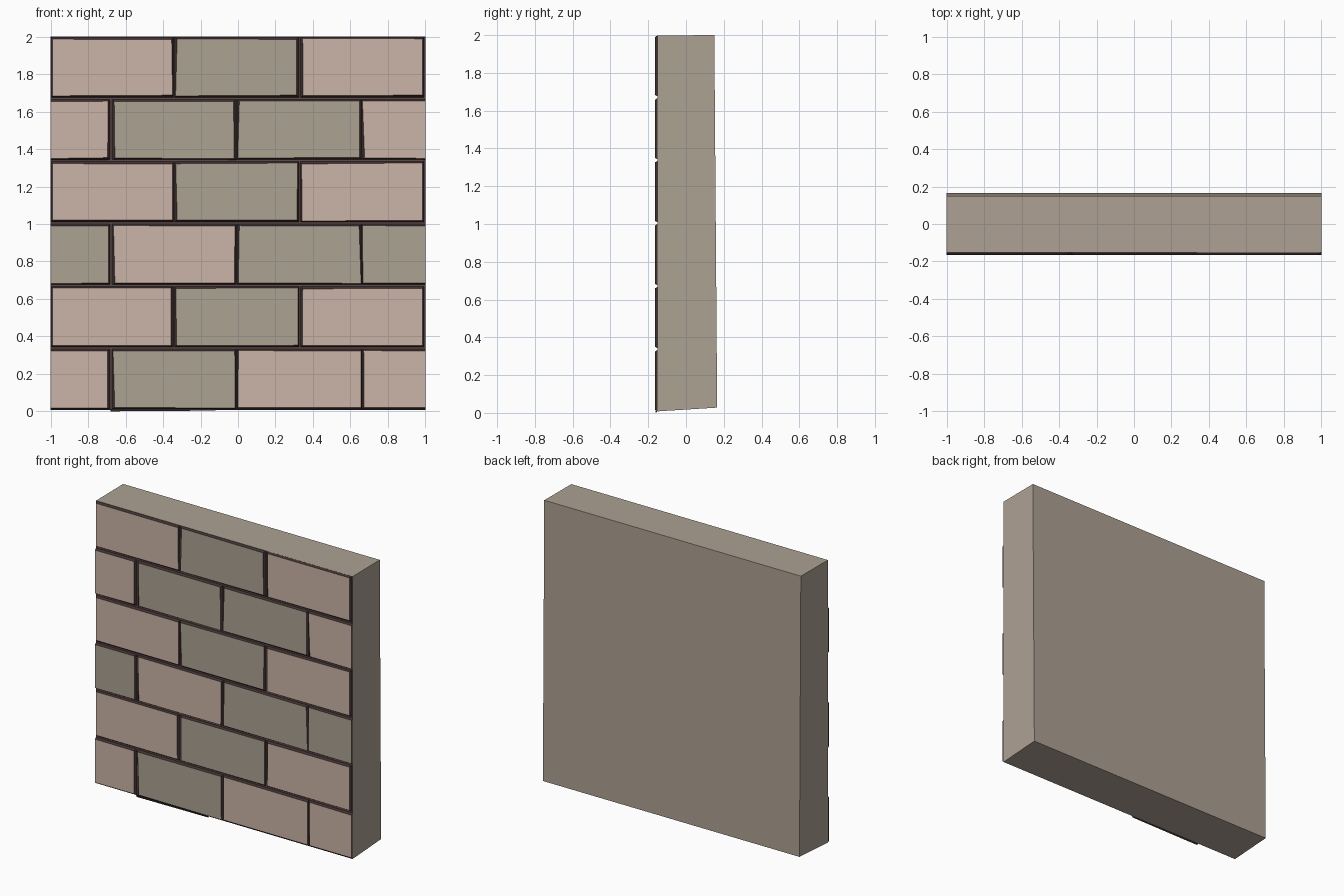
import bpy, random

if "Cube" in bpy.data.objects:
    bpy.data.objects.remove(bpy.data.objects["Cube"])

random.seed(4)


def material(name, rgb):
    m = bpy.data.materials.new(name)
    m.diffuse_color = (*rgb, 1)
    m.use_nodes = True
    m.node_tree.nodes["Principled BSDF"].inputs["Base Color"].default_value = m.diffuse_color
    return m


PINK = material("pink_stone", (0.60, 0.455, 0.385))
GREY = material("grey_stone", (0.42, 0.36, 0.295))
EDGE = material("dark_edge", (0.05, 0.03, 0.03))
MORTAR = material("mortar", (0.12, 0.07, 0.065))


def mesh_object(name, verts, faces, mats, indices):
    me = bpy.data.meshes.new(name)
    me.from_pydata(verts, [], faces)
    for m in mats:
        me.materials.append(m)
    for p, i in zip(me.polygons, indices):
        p.material_index = i
    ob = bpy.data.objects.new(name, me)
    bpy.context.collection.objects.link(ob)
    return ob


# Wall slab: slightly tapered towards the top, bottom tilted up at the back
FRONT, FACE = -0.152, -0.165
profile = [(FRONT, 0.008), (0.165, 0.028), (0.15, 2.0), (FRONT, 1.998)]
verts = [(x, y, z) for x in (-1, 1) for y, z in profile]
faces = [(3, 2, 1, 0), (4, 5, 6, 7), (0, 1, 5, 4), (1, 2, 6, 5), (2, 3, 7, 6), (3, 0, 4, 7)]
mesh_object("wall_slab", verts, faces, [GREY, MORTAR], [0, 0, 0, 0, 0, 1])


def brick(name, x0, x1, z0, z1, mat):
    """Front stone with dark chamfered rim; ends at x = +-1 are cut flush."""
    def jitter(x, amount=0.006):
        return x if abs(x) > 0.97 else x + random.uniform(-amount, amount)

    def dz():
        return random.uniform(-0.003, 0.003)

    face = [(jitter(x0), z0 + dz()), (jitter(x1), z0 + dz()),
            (jitter(x1), z1 + dz()), (jitter(x0), z1 + dz())]
    c = 0.010
    b0, b1 = max(x0 - c, -1), min(x1 + c, 1)
    base = [(b0, z0 - c), (b1, z0 - c), (b1, z1 + c), (b0, z1 + c)]
    v = [(x, FACE, z) for x, z in face] + [(x, FRONT + 0.001, z) for x, z in base]
    f = [(0, 1, 2, 3)] + [(i, i + 4, (i + 1) % 4 + 4, (i + 1) % 4) for i in range(4)]
    mesh_object(name, v, f, [mat, EDGE], [0, 1, 1, 1, 1])


# Brick courses, alternating running bond, bottom to top
half_course = [(-1, -0.692), (-0.663, -0.018), (0.004, 0.652), (0.670, 1)]
full_course = [(-0.99, -0.354), (-0.330, 0.316), (0.342, 0.984)]
colours = ["PGPP", "PGP", "GPGG", "PGP", "PGGP", "PGP"]
for row, code in enumerate(colours):
    spans = full_course if row % 2 else half_course
    z0, z1 = row / 3 + 0.019, (row + 1) / 3 - 0.010
    if row == 5:
        z1 = 1.988
    for i, (x0, x1) in enumerate(spans):
        brick(f"brick_{row}_{i}", x0, x1, z0, z1, PINK if code[i] == "P" else GREY)

# Lowest rim of the wall reaching the ground
mesh_object("bottom_edge",
            [(-0.68, FACE + 0.005, 0.0), (-0.12, FACE + 0.005, 0.004), (-0.12, FRONT, 0.010), (-0.68, FRONT, 0.009),
             (-0.68, FACE + 0.003, 0.012), (-0.12, FACE + 0.003, 0.012)],
            [(0, 1, 5, 4), (0, 3, 2, 1), (4, 5, 2, 3), (0, 4, 3), (1, 2, 5)], [EDGE], [0] * 5)
